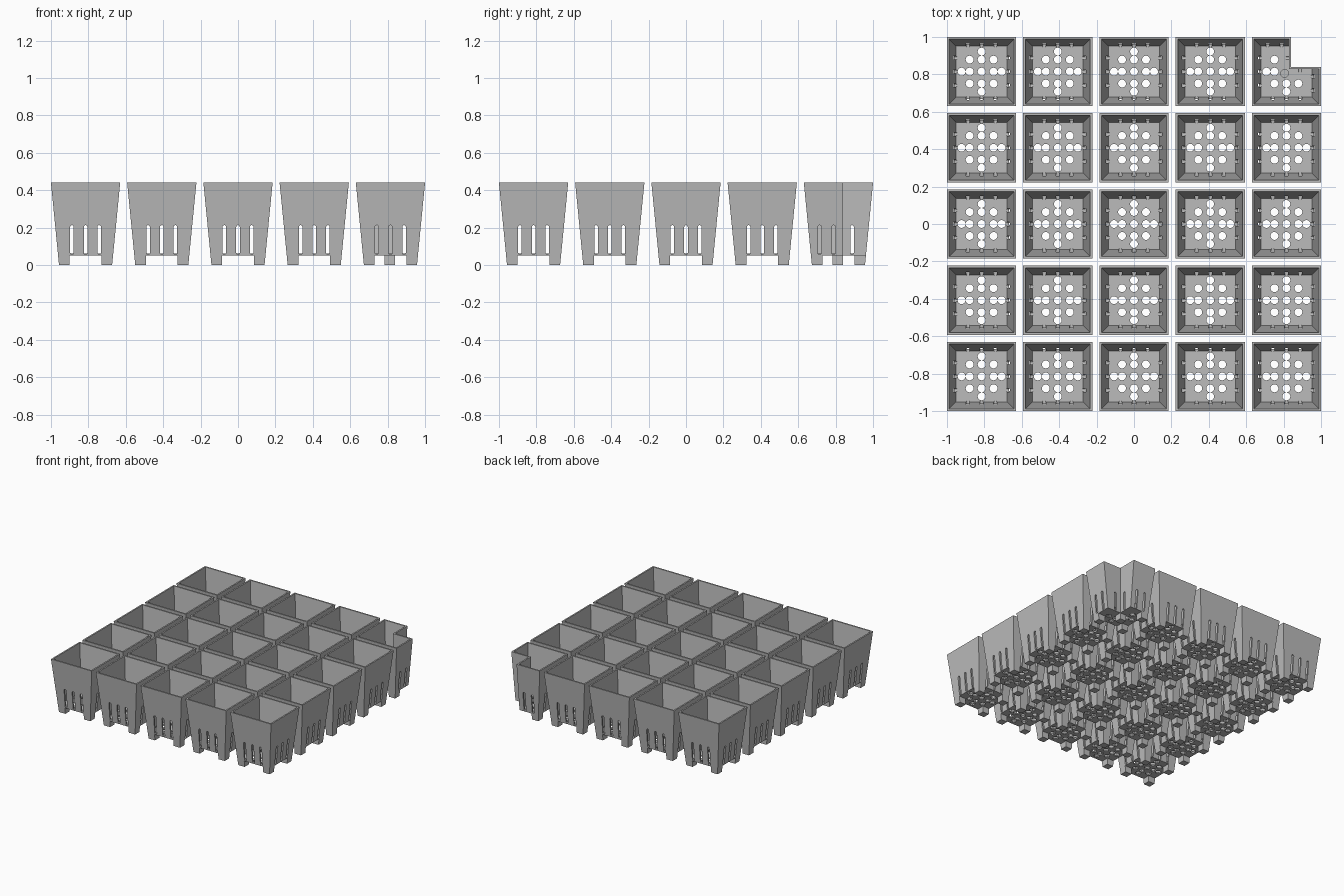
import bpy, bmesh, math
from mathutils import Vector

if "Cube" in bpy.data.objects:
    bpy.data.objects.remove(bpy.data.objects["Cube"])

HEIGHT, PITCH, WALL = 0.44, 0.4075, 0.012
BASE, FLOOR = 0.05, 0.06            # underside and top of the floor
NOTCH = 0.025                       # notch planes, from the pot centre
FOOT = 0.057
NEAR, FAR = 0.064, 0.107            # drain hole spacings
HOLE_R = 0.021

grey = bpy.data.materials.new("grey plastic")
grey.use_nodes = True
colour = (0.5, 0.5, 0.5, 1)
grey.diffuse_color = colour
grey.node_tree.nodes["Principled BSDF"].inputs["Base Color"].default_value = colour


def half(z):
    """Half width of the tapered outside at height z."""
    return 0.142 + 0.098 * z


def loft(bm, rings, cap_start=True, cap_end=True):
    loops = [[bm.verts.new(p) for p in ring] for ring in rings]
    n = len(loops[0])
    for a, b in zip(loops, loops[1:]):
        for i in range(n):
            j = (i + 1) % n
            bm.faces.new((a[i], a[j], b[j], b[i]))
    if cap_start:
        bm.faces.new(loops[0][::-1])
    if cap_end:
        bm.faces.new(loops[-1])


def outline(z, inset, notched):
    h, n = half(z) - inset, NOTCH - inset
    corner = [(h, n), (n, n), (n, h)] if notched else [(h, h)]
    return [(x, y, z) for x, y in [(-h, -h), (h, -h)] + corner + [(-h, h)]]


def slot(bm, along, centre, depth, reach=0.02):
    """Upright rounded slot cutter through a wall facing x (0) or y (1)."""
    r, low, high = 0.0095, 0.056, 0.213
    section = []
    for mid, start in ((high - r, 0), (low + r, math.pi)):
        for k in range(7):
            a = start + math.pi * k / 6
            section.append((centre + r * math.cos(a), mid + r * math.sin(a)))
    rings = []
    for d in (depth - reach, depth + reach):
        rings.append([(d, s, z) if along == 0 else (s, d, z) for s, z in section])
    loft(bm, rings)


def hole(bm, x, y):
    steps = [math.tau * k / 20 for k in range(20)]
    loft(bm, [[(x + HOLE_R * math.cos(a), y + HOLE_R * math.sin(a), z)
               for a in steps] for z in (0.03, 0.075)])


def foot(bm, sx, sy):
    """Tapered corner foot, open where it meets the floor."""
    inner = half(0) - FOOT
    loft(bm, [[(sx * x, sy * y, z) for x, y in
               ((inner, inner), (half(z), inner), (half(z), half(z)), (inner, half(z)))]
              for z in (0, BASE)], cap_end=False)


def finish(bm, name):
    bmesh.ops.recalc_face_normals(bm, faces=bm.faces)
    mesh = bpy.data.meshes.new(name)
    bm.to_mesh(mesh)
    bm.free()
    return mesh


def add(name, mesh):
    ob = bpy.data.objects.new(name, mesh)
    bpy.context.scene.collection.objects.link(ob)
    return ob


def make_pot(name, notched):
    # hollow shell
    bm = bmesh.new()
    loft(bm, [outline(BASE, 0, notched), outline(HEIGHT, 0, notched),
              outline(HEIGHT, WALL, notched), outline(FLOOR, WALL, notched)])
    shell = add(name + " shell", finish(bm, name))

    # wall slots
    bm = bmesh.new()
    depth, spread = 0.152, 0.073
    for along in (0, 1):
        for c in (-spread, 0, spread):
            slot(bm, along, c, -depth)
        for c in ((-0.101, -0.026) if notched else (-spread, 0, spread)):
            slot(bm, along, c, depth)
        if notched:
            slot(bm, along, spread, NOTCH - WALL / 2)

    # drain holes
    spots = [(x, y) for x in (-NEAR, 0, NEAR) for y in (-NEAR, 0, NEAR)]
    spots += [(FAR, 0), (-FAR, 0), (0, FAR), (0, -FAR)]
    for x, y in spots:
        if notched and x >= 0 and y >= 0:
            if x == y == 0:
                hole(bm, -0.01, -0.01)
            continue
        hole(bm, x, y)
    cutter = add(name + " cutter", finish(bm, name + " cutter"))
    cutter.hide_render = True

    cut = shell.modifiers.new("cut", 'BOOLEAN')
    cut.operation, cut.solver, cut.object = 'DIFFERENCE', 'EXACT', cutter
    graph = bpy.context.evaluated_depsgraph_get()
    graph.update()
    bm = bmesh.new()
    bm.from_object(shell, graph)
    bpy.data.objects.remove(shell)
    bpy.data.objects.remove(cutter)

    # feet
    for sx in (-1, 1):
        for sy in (-1, 1):
            if notched and sx == sy == 1:
                a, b = NOTCH - FOOT, NOTCH
                loft(bm, [[(a, a, z), (b, a, z), (b, b, z), (a, b, z)]
                          for z in (0, BASE)], cap_end=False)
            else:
                foot(bm, sx, sy)
    mesh = finish(bm, name)
    mesh.materials.clear()
    mesh.materials.append(grey)
    for p in mesh.polygons:
        p.use_smooth = False
        p.material_index = 0
    return mesh


# five by five grid, with the notched pot in the back corner
plain = make_pot("pot", False)
notched = make_pot("notched pot", True)
for row in range(5):
    for col in range(5):
        special = row == col == 4
        ob = add("notched_pot" if special else f"pot_{row + 1}_{col + 1}",
                 notched if special else plain)
        ob.location = Vector(((col - 2) * PITCH, (row - 2) * PITCH, 0))
